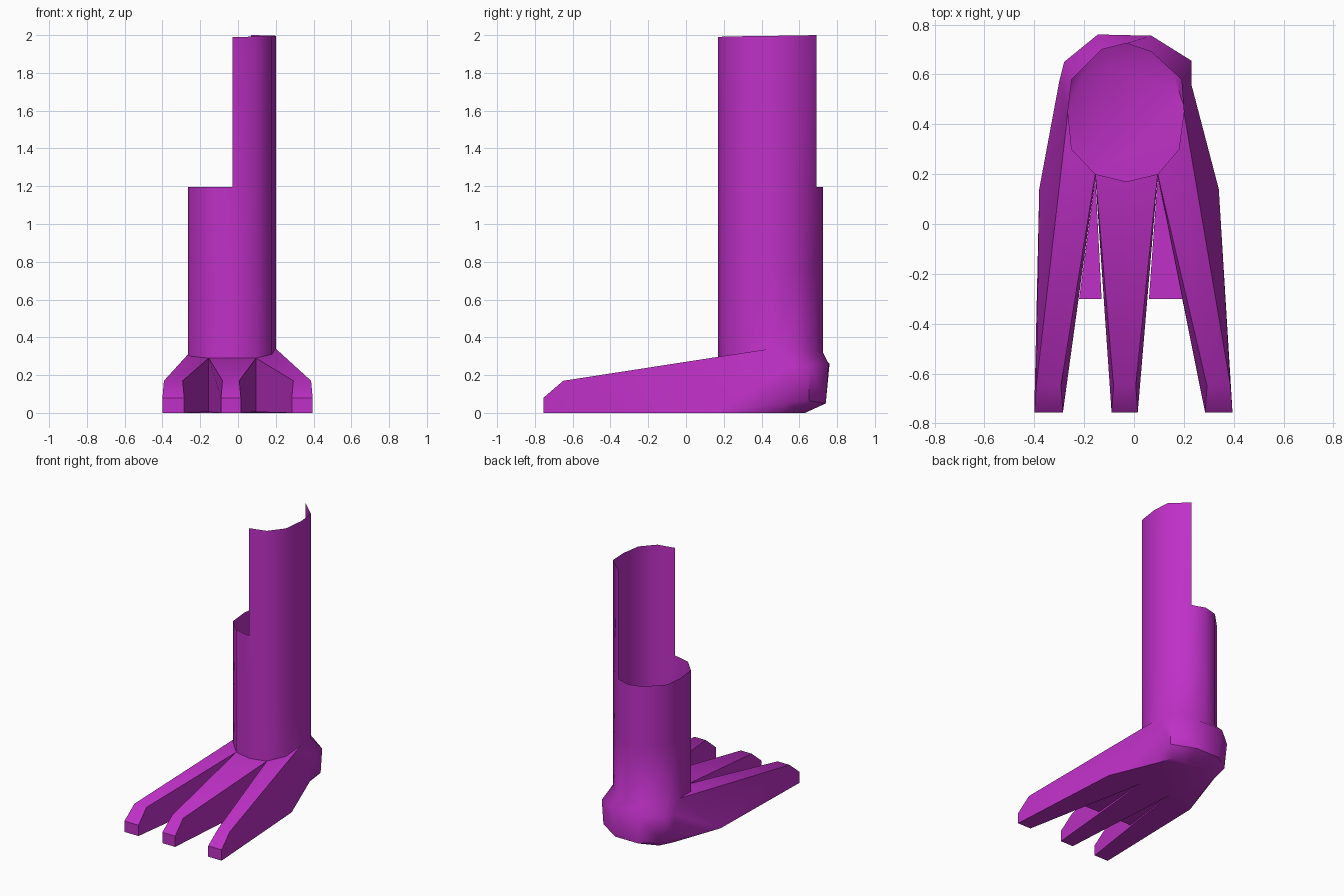
import bpy, bmesh

if "Cube" in bpy.data.objects:
    bpy.data.objects.remove(bpy.data.objects["Cube"])

mat = bpy.data.materials.new("purple")
mat.diffuse_color = (0.52, 0.03, 0.57, 1)
mat.use_nodes = True
mat.node_tree.nodes["Principled BSDF"].inputs["Base Color"].default_value = mat.diffuse_color


def finish(bm, name, angle):
    bmesh.ops.recalc_face_normals(bm, faces=bm.faces[:])
    me = bpy.data.meshes.new(name)
    bm.to_mesh(me)
    bm.free()
    ob = bpy.data.objects.new(name, me)
    bpy.context.collection.objects.link(ob)
    me.materials.append(mat)
    bpy.ops.object.select_all(action='DESELECT')
    bpy.context.view_layer.objects.active = ob
    ob.select_set(True)
    bpy.ops.object.shade_smooth_by_angle(angle=angle)
    return ob


bm = bmesh.new()


def verts(pts):
    return [bm.verts.new(p) for p in pts]


def face(*vs):
    bm.faces.new(vs)


# Hollow 12-sided leg: right half is tall, left half is cut lower
outline = [(-.03, .17), (.095, .2), (.18, .3), (.2, .45), (.19, .58), (.07, .69),
           (-.03, .725), (-.13, .7), (-.25, .58), (-.265, .45), (-.25, .3), (-.155, .2)]
base_z = [.29, .29, .31, .34, .34, .33, .32, .32, .32, .31, .3, .29]
R = verts([(x, y, z) for (x, y), z in zip(outline, base_z)])
lower = R
for z in (.75, 1.195):
    ring = verts([(x, y, z) for x, y in outline])
    for i in range(12):
        j = (i + 1) % 12
        face(lower[i], lower[j], ring[j], ring[i])
    lower = ring
top = verts([(x, y, 1.99 + .002 * i) for i, (x, y) in enumerate(outline[:6])])
for i in range(5):
    face(lower[i], lower[i + 1], top[i + 1], top[i])

# Foot landmarks: toe crotches, outer sole corners, heel rings
CL, CR = verts([(-.155, .19, .005), (.095, .19, .005)])
OL, OR = verts([(-.38, .14, 0), (.34, .14, 0)])
HU = verts([(.23, .56, .25), (.23, .655, .245), (.07, .755, .26),
            (-.145, .76, .26), (-.28, .65, .25), (-.3, .57, .25)])
HL = verts([(.22, .54, .06), (.22, .65, .065), (.06, .74, .05),
            (-.13, .74, .05), (-.265, .64, .06), (-.285, .54, .06)])
S = verts([(.19, .5, 0), (.16, .6, 0), (.04, .63, 0),
           (-.1, .63, 0), (-.2, .6, 0), (-.25, .5, 0)])


# Blunt toe tip: returns knuckle, tip top and tip bottom pairs
def toe_tip(xl, xr):
    k = verts([(xl + .008, -.65, .17), (xr - .008, -.65, .17)])
    t = verts([(xl, -.755, .08), (xr, -.755, .08)])
    b = verts([(xl, -.755, 0), (xr, -.755, 0)])
    face(t[0], t[1], k[1], k[0])
    face(b[0], b[1], t[1], t[0])
    return k, t, b


# Wall between a toe and its neighbouring gap
def inner_wall(tip, side, floor, crotch):
    k, t, b = (p[side] for p in tip)
    face(b, floor, crotch, k, t)


left, mid, right = toe_tip(-.4, -.285), toe_tip(-.09, .015), toe_tip(.285, .395)
inner_wall(left, 1, CL, R[11])
inner_wall(mid, 0, CL, R[11])
inner_wall(mid, 1, CR, R[1])
inner_wall(right, 0, CR, R[1])

# Toe tops running up to the ankle
for tip, ring in ((left, (11, 10, 9)), (mid, (1, 0, 11)), (right, (3, 2, 1))):
    face(tip[0][0], tip[0][1], R[ring[0]], R[ring[1]])
    face(tip[0][0], R[ring[1]], R[ring[2]])

# Outer sides of the foot
for tip, s, O, ra, rb, h in ((right, 1, OR, 3, 4, 0), (left, 0, OL, 9, 8, 5)):
    k, t, b = (p[s] for p in tip)
    face(b, O, k, t)
    face(k, O, R[ra])
    face(R[ra], O, HU[h])
    face(R[ra], HU[h], R[rb])
    face(O, HL[h], HU[h])
    face(O, S[h], HL[h])

# Heel
face(R[4], HU[0], HU[1])
face(R[4], HU[1], HU[2], R[5])
face(R[5], HU[2], HU[3], R[7], R[6])
face(R[7], HU[3], HU[4], R[8])
face(R[8], HU[4], HU[5])
for a, b in ((HU, HL), (HL, S)):
    for i in range(5):
        face(a[i], b[i], b[i + 1], a[i + 1])

# Sole
face(left[2][0], left[2][1], CL, OL)
face(mid[2][0], mid[2][1], CR, CL)
face(right[2][0], right[2][1], OR, CR)
face(OL, CL, CR, OR, *S)
finish(bm, "leg_and_foot", 0.8)

# Flat webs between the toes
bm = bmesh.new()
for apex, a, b in ((-.155, -.22, -.13), (.095, .06, .2)):
    face(*verts([(apex, .19, .012), (a, -.3, .012), (b, -.3, .012)]))
finish(bm, "toe_webs", 0.5)
